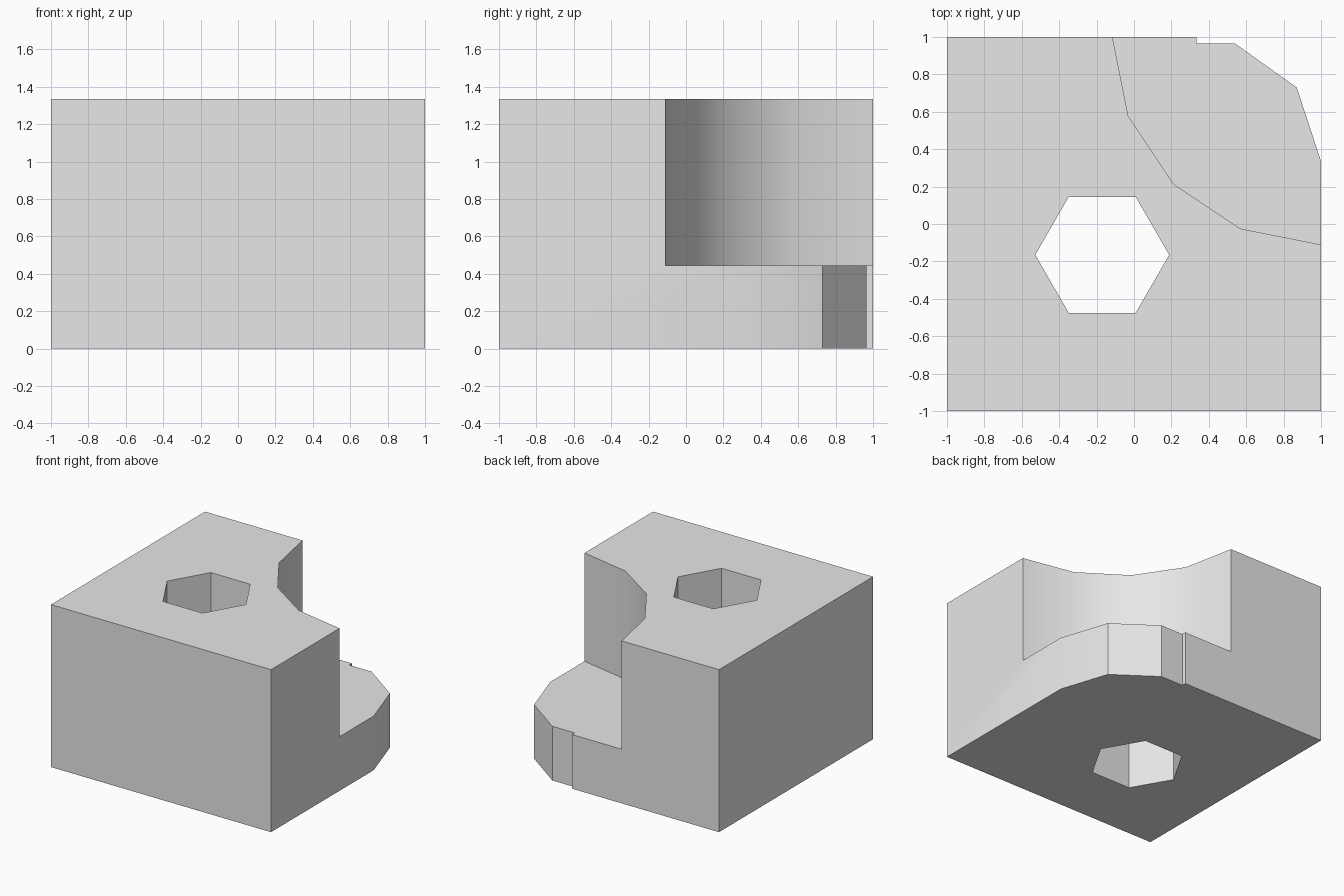
import bpy
import bmesh
from math import cos, sin, pi, radians

cube = bpy.data.objects.get("Cube")
if cube:
    bpy.data.objects.remove(cube, do_unlink=True)

HEIGHT = 1.335
LEDGE = 0.445
SILL = 0.2  # overshoot of the cutters

grey = bpy.data.materials.new("plain_grey")
grey.use_nodes = True
grey.diffuse_color = (0.8, 0.8, 0.8, 1)
grey.node_tree.nodes["Principled BSDF"].inputs["Base Color"].default_value = (0.8, 0.8, 0.8, 1)


def prism(name, outline, bottom, top):
    """Upright prism from a counter-clockwise outline."""
    bm = bmesh.new()
    base = bm.faces.new([bm.verts.new((x, y, bottom)) for x, y in outline])
    up = bmesh.ops.extrude_face_region(bm, geom=[base], use_keep_orig=True)["geom"]
    verts = [v for v in up if isinstance(v, bmesh.types.BMVert)]
    bmesh.ops.translate(bm, verts=verts, vec=(0, 0, top - bottom))
    bmesh.ops.recalc_face_normals(bm, faces=bm.faces)
    mesh = bpy.data.meshes.new(name)
    bm.to_mesh(mesh)
    bm.free()
    mesh.materials.append(grey)
    obj = bpy.data.objects.new(name, mesh)
    bpy.context.collection.objects.link(obj)
    return obj


# Block with a chamfered back corner and a small step
block = prism("block", [(-1, -1), (1, -1), (1, 0.335), (0.87, 0.73), (0.54, 0.965),
                        (0.335, 0.965), (0.335, 1), (-1, 1)], 0, HEIGHT)

# Scooped corner above the ledge
scoop = prism("scoop_cutter", [(1.2, -0.15), (1.2, 1.2), (-0.155, 1.2), (-0.03, 0.575),
                               (0.21, 0.215), (0.57, -0.025)], LEDGE, HEIGHT + SILL)

# Hexagonal through hole
hexagon = [(-0.17 + 0.358 * cos(i * pi / 3), -0.165 + 0.358 * sin(i * pi / 3)) for i in range(6)]
hole = prism("hole_cutter", hexagon, -SILL, HEIGHT + SILL)

bpy.ops.object.select_all(action="DESELECT")
block.select_set(True)
bpy.context.view_layer.objects.active = block
for cutter in (scoop, hole):
    cutter.hide_render = True
    cut = block.modifiers.new(cutter.name, "BOOLEAN")
    cut.operation = "DIFFERENCE"
    cut.solver = "EXACT"
    cut.object = cutter
    bpy.ops.object.modifier_apply(modifier=cut.name)
    bpy.data.objects.remove(cutter, do_unlink=True)

bpy.ops.object.shade_smooth_by_angle(angle=radians(30))
